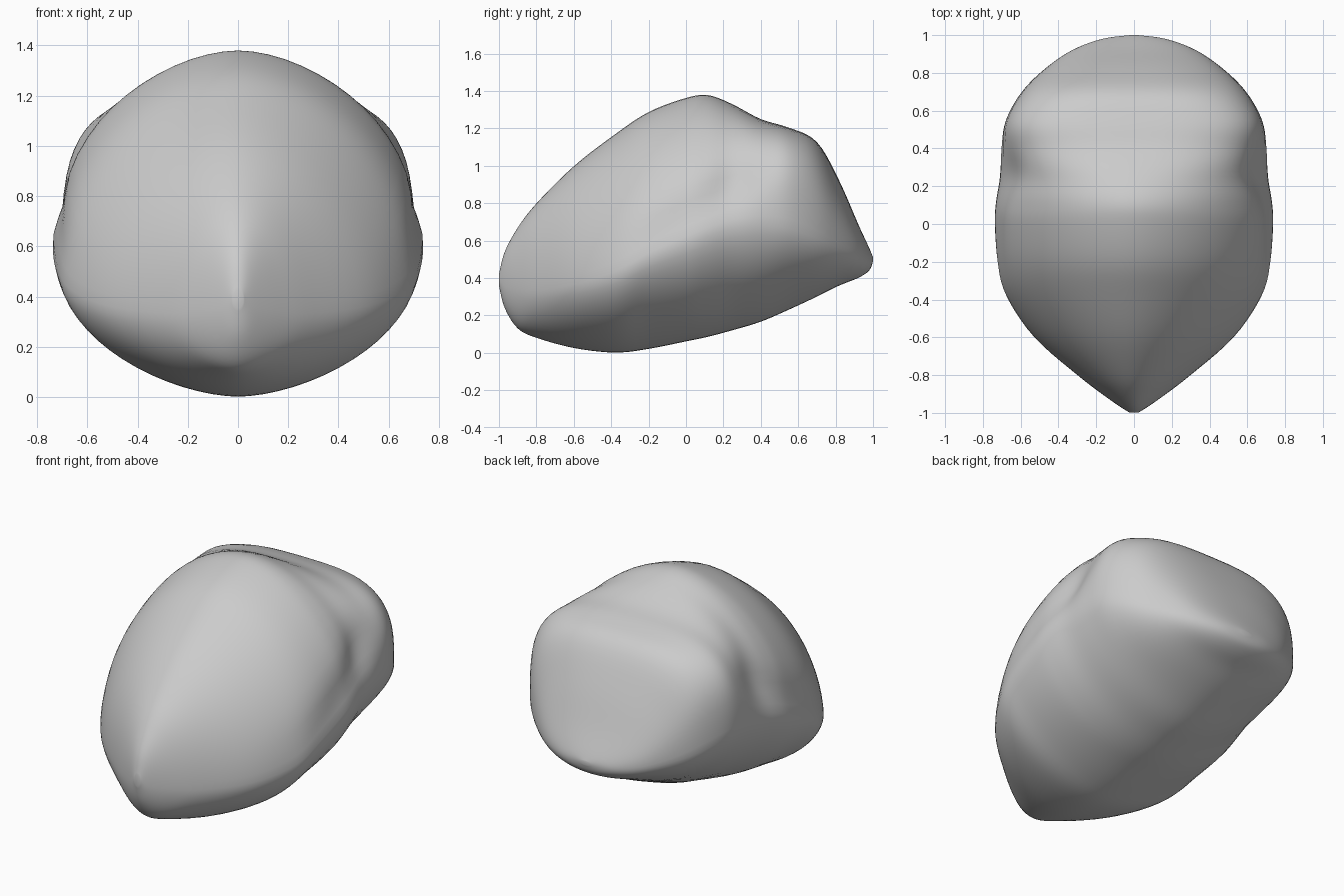
import bpy, bmesh, math

cube = bpy.data.objects.get("Cube")
if cube:
    bpy.data.objects.remove(cube, do_unlink=True)

# Stations from nose to tail:
# y, bottom z, top z, half width, height of widest line, upper and lower roundness
STATIONS = [
    (-1, .36, .42, .02, .39, 2, 2),
    (-.97, .24, .54, .07, .36, 2, 2),
    (-.9, .13, .67, .17, .34, 1.9, 1.9),
    (-.8, .08, .8, .3, .33, 1.9, 1.8),
    (-.6, .025, 1, .53, .36, 1.8, 1.7),
    (-.38, 0, 1.17, .68, .43, 1.8, 1.7),
    (-.2, .02, 1.29, .73, .53, 1.8, 1.7),
    (0, .06, 1.365, .745, .62, 1.8, 1.8),
    (.12, .085, 1.38, .74, .67, 1.8, 1.8),
    (.25, .12, 1.33, .72, .71, 2, 1.8),
    (.4, .165, 1.25, .705, .72, 2.7, 1.8),
    (.55, .23, 1.205, .68, .7, 3.3, 1.8),
    (.7, .3, 1.13, .595, .64, 3.1, 1.9),
    (.82, .36, .92, .475, .58, 2.5, 2),
    (.92, .4, .69, .33, .53, 2.2, 2),
    (.98, .44, .56, .17, .5, 2, 2),
    (1, .49, .51, .02, .5, 2, 2),
]
SIDES, STEPS = 64, 5


def spline(a, b, c, d, t):
    """Smooth blend between b and c."""
    return [q + .5 * t * (r - p + t * (2 * p - 5 * q + 4 * r - s + t * (3 * (q - r) + s - p)))
            for p, q, r, s in zip(a, b, c, d)]


def hollow(y, z, cy, cz, slope, length, width):
    """Strength of a soft elongated dent."""
    u = (y - cy) * math.cos(slope) + (z - cz) * math.sin(slope)
    v = (z - cz) * math.cos(slope) - (y - cy) * math.sin(slope)
    return math.exp(-(u / length) ** 2 - (v / width) ** 2)


def section(bm, station):
    y, low, high, half, mid, up, down = station
    ring = []
    for i in range(SIDES):
        a = math.tau * i / SIDES
        c, s = math.cos(a), math.sin(a)
        power = 2 / (up if s > 0 else down)
        x = math.copysign(half * abs(c) ** power, c)
        z = mid + math.copysign(abs(s) ** power, s) * (high - mid if s > 0 else mid - low)
        # long crease along the flank and a hollow in front of the rear shoulder
        dent = .03 * hollow(y, z, 0, .74, .5, .35, .08) + .045 * hollow(y, z, .27, .93, 1, .2, .12)
        x *= 1 - dent / .7
        ring.append(bm.verts.new((x, y, z)))
    return ring


# Body lofted through the stations
bm = bmesh.new()
rows = []
last = len(STATIONS) - 1
for k in range(last):
    four = [STATIONS[min(max(k + j, 0), last)] for j in (-1, 0, 1, 2)]
    rows += [spline(*four, n / STEPS) for n in range(STEPS)]
rows.append(STATIONS[-1])
rings = [section(bm, row) for row in rows]
for r, q in zip(rings, rings[1:]):
    for i in range(SIDES):
        j = (i + 1) % SIDES
        bm.faces.new((r[i], r[j], q[j], q[i]))
bm.faces.new(rings[0])
bm.faces.new(rings[-1])
bmesh.ops.recalc_face_normals(bm, faces=bm.faces[:])
for face in bm.faces:
    face.smooth = True
mesh = bpy.data.meshes.new("stone_body")
bm.to_mesh(mesh)
bm.free()
body = bpy.data.objects.new("stone_body", mesh)
bpy.context.collection.objects.link(body)

# Soften the surface
soften = body.modifiers.new("soften", 'SMOOTH')
soften.factor = .5
soften.iterations = 4

# Plain grey
grey = bpy.data.materials.new("plain_grey")
grey.use_nodes = True
colour = (.6, .6, .6, 1)
grey.diffuse_color = colour
grey.node_tree.nodes["Principled BSDF"].inputs["Base Color"].default_value = colour
mesh.materials.append(grey)
